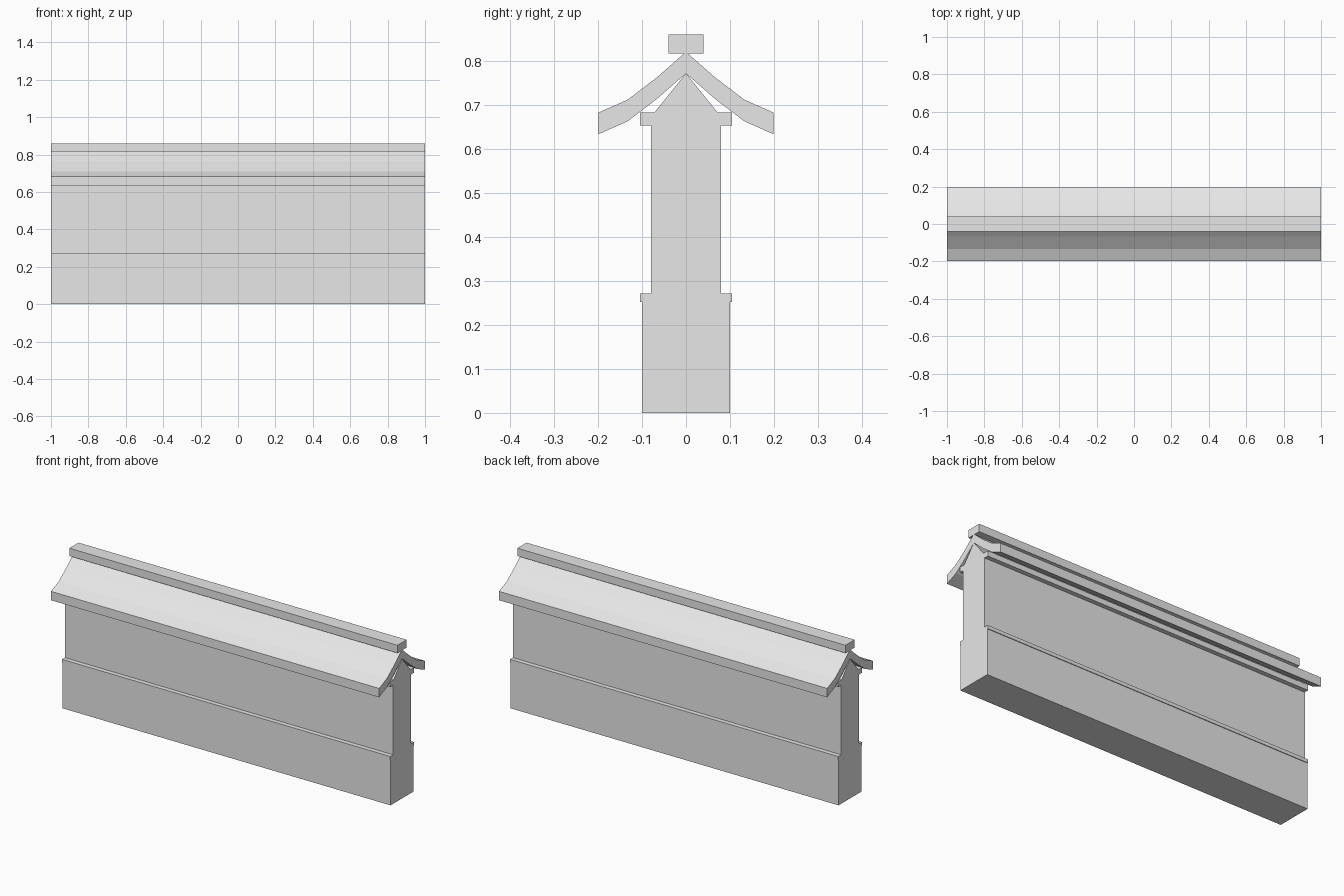
import bpy
import bmesh

cube = bpy.data.objects.get("Cube")
if cube:
    bpy.data.objects.remove(cube, do_unlink=True)

LENGTH = 2.0

stone = bpy.data.materials.new("pale_grey")
stone.use_nodes = True
GREY = (0.8, 0.8, 0.8, 1.0)
stone.diffuse_color = GREY
stone.node_tree.nodes["Principled BSDF"].inputs["Base Color"].default_value = GREY


def mirrored(half):
    """Close a right-hand (y, z) outline with its reflection across y = 0."""
    return half + [(-y, z) for y, z in reversed(half) if y > 0]


def extrude_profile(name, outline):
    """Sweep a (y, z) outline along the whole length in x."""
    bm = bmesh.new()
    face = bm.faces.new([bm.verts.new((-LENGTH / 2, y, z)) for y, z in outline])
    swept = bmesh.ops.extrude_face_region(bm, geom=[face])
    verts = [g for g in swept["geom"] if isinstance(g, bmesh.types.BMVert)]
    bmesh.ops.translate(bm, verts=verts, vec=(LENGTH, 0, 0))
    bmesh.ops.recalc_face_normals(bm, faces=bm.faces)
    mesh = bpy.data.meshes.new(name)
    bm.to_mesh(mesh)
    bm.free()
    mesh.materials.append(stone)
    obj = bpy.data.objects.new(name, mesh)
    bpy.context.collection.objects.link(obj)
    return obj


# Wall: plinth with a moulding, recessed panel, cornice and gable top
wall_half = [
    (0.10, 0), (0.10, 0.252), (0.104, 0.252), (0.104, 0.271),
    (0.079, 0.271), (0.079, 0.653), (0.104, 0.653), (0.104, 0.682),
    (0.072, 0.682), (0, 0.771),
]
extrude_profile("wall", mirrored(wall_half))

# Roof: a sheet of constant height following a flared eave curve
THICKNESS = 0.049
eave = [(0, 0.771), (0.066, 0.713), (0.133, 0.662), (0.199, 0.633)]
underside = [(-y, z) for y, z in reversed(eave[1:])] + eave
topside = [(y, z + THICKNESS) for y, z in reversed(underside)]
extrude_profile("roof", underside + topside)

# Ridge beam along the crest
extrude_profile("ridge_beam", mirrored([(0.04, 0.816), (0.04, 0.859)]))
